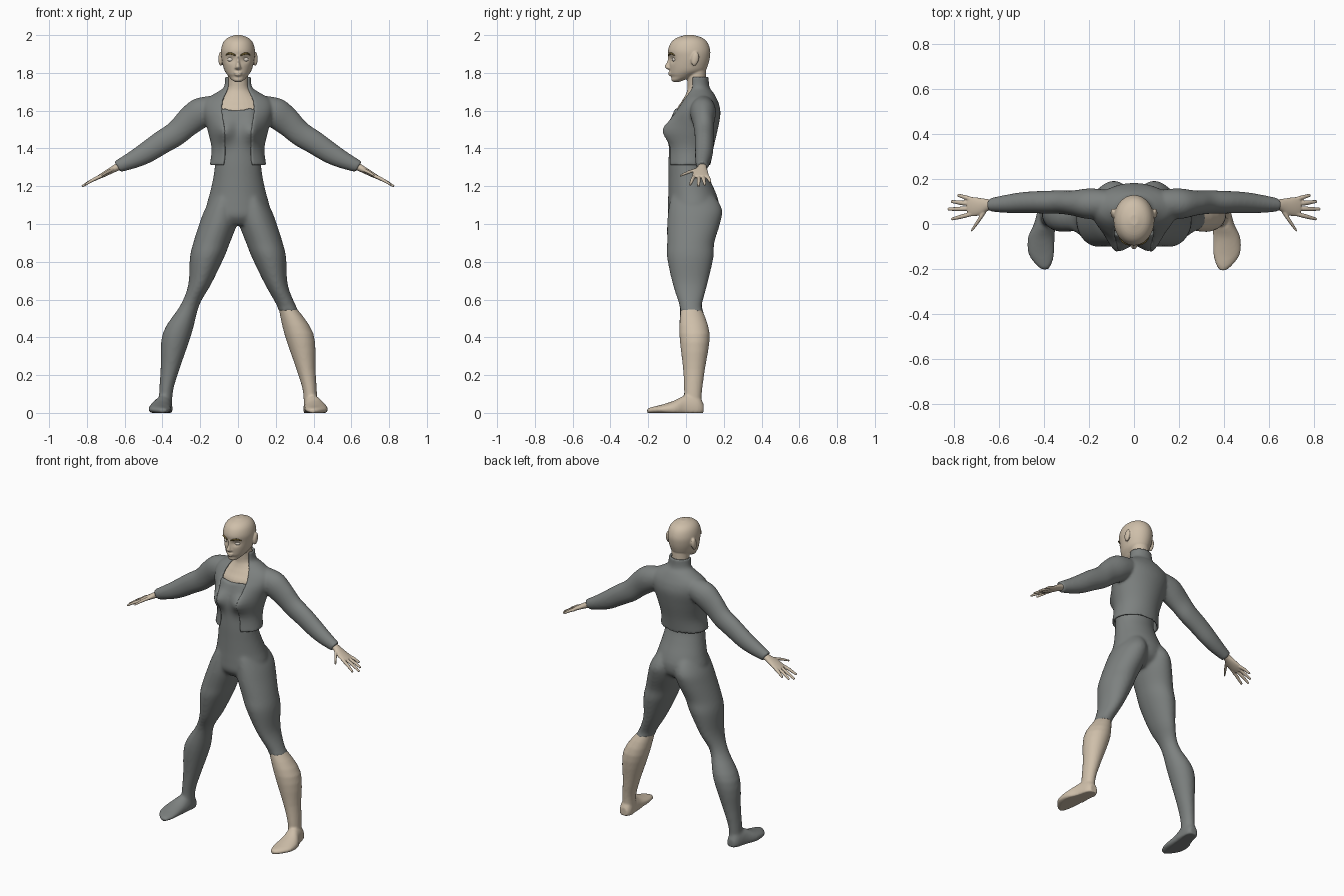
import bpy, bmesh, math
from mathutils import Vector, Matrix

def material(name, rgb):
    m = bpy.data.materials.new(name)
    m.diffuse_color = (*rgb, 1)
    return m

SKIN = material("skin", (0.62, 0.52, 0.40))
CLOTH = material("cloth", (0.205, 0.22, 0.215))
BROW = material("brow", (0.16, 0.11, 0.03))
EYE = material("eye", (0.72, 0.66, 0.58))
X, Y, Z = Vector((1, 0, 0)), Vector((0, 1, 0)), Vector((0, 0, 1))

def spline(rows, n=4):
    """Catmull-Rom interpolation of cross-section rows."""
    out = []
    for i in range(len(rows) - 1):
        p = [rows[max(0, min(len(rows) - 1, i + k))] for k in (-1, 0, 1, 2)]
        for j in range(n):
            t = j / n
            out.append([0.5 * (2 * b + (c - a) * t + (2 * a - 5 * b + 4 * c - d) * t * t
                        + (3 * b - a - 3 * c + d) * t ** 3) for a, b, c, d in zip(*p)])
    return out + [list(rows[-1])]

def loft(bm, rows, u=X, v=Y, side=1, fn=None, seg=32, gap=False):
    """Skin elliptical rings (x, y, z, ru, rv[, gap half-width]); side=-1 mirrors in x."""
    rings = []
    for r in spline(rows):
        a = math.asin(min(0.98, r[5] / r[3])) if gap else 0
        ring = []
        for i in range(seg):
            t = a + (2 * math.pi - 2 * a) * i / (seg - 1 if gap else seg)
            p = Vector(r[:3]) + u * r[3] * math.sin(t) - v * r[4] * math.cos(t)
            if fn:
                fn(p)
            p.x *= side
            ring.append(bm.verts.new(p))
        rings.append(ring)
    faces = []
    for a, b in zip(rings, rings[1:]):
        for i in range(seg - 1 if gap else seg):
            j = (i + 1) % seg
            faces.append(bm.faces.new((a[i], a[j], b[j], b[i])))
    if not gap:
        faces += [bm.faces.new(rings[0]), bm.faces.new(rings[-1])]
    return faces

def level(rows):
    """Rows (z, x, rx, y front, y back, *extra) -> ring rows."""
    return [(x, (f + b) / 2, z, rx, (b - f) / 2, *e) for z, x, rx, f, b, *e in rows]

def ball(bm, loc, scale, rot=0):
    m = Matrix.Translation(loc) @ Matrix.Rotation(rot, 4, 'X') @ Matrix.Diagonal((*scale, 1))
    bmesh.ops.create_uvsphere(bm, u_segments=20, v_segments=12, radius=1, matrix=m)

def finish(bm, name, mat, voxel=0, smooth=3):
    bmesh.ops.recalc_face_normals(bm, faces=bm.faces)
    for f in bm.faces:
        f.smooth = True
    me = bpy.data.meshes.new(name)
    bm.to_mesh(me)
    bm.free()
    ob = bpy.data.objects.new(name, me)
    bpy.context.collection.objects.link(ob)
    me.materials.append(mat)
    if voxel:
        r = ob.modifiers.new("blend", 'REMESH')
        r.mode, r.voxel_size, r.use_smooth_shade = 'VOXEL', voxel, True
        s = ob.modifiers.new("soften", 'SMOOTH')
        s.factor, s.iterations = 0.5, smooth
    return ob

def bust(p):
    if p.y < 0.02:
        p.y -= 0.05 * math.exp(-((abs(p.x) - 0.075) / 0.05) ** 2 - ((p.z - 1.495) / 0.06) ** 2)

def bodice(p):
    bust(p)
    if p.z > 1.57:
        p.z += 0.02 * math.exp(-((abs(p.x) - 0.07) / 0.03) ** 2)

def sole(p):
    p.z = max(p.z, 0.0)

# Leg and foot sections
leg = level([(1.19, .062, .045, -.06, .11), (1.13, .075, .07, -.083, .165), (1.07, .088, .091, -.094, .192),
             (1.0, .105, .1, -.1, .18), (.9, .14, .097, -.1, .15), (.82, .165, .09, -.1, .145),
             (.68, .203, .06, -.07, .113), (.57, .255, .05, -.035, .084), (.42, .322, .077, -.035, .125),
             (.23, .36, .05, -.015, .1), (.12, .38, .037, -.01, .085), (.03, .385, .036, -.01, .08)])
foot = [(.385, .092, .02, .025, .03), (.387, .065, .02, .04, .07), (.397, 0, .02, .048, .075),
        (.412, -.06, .02, .06, .046), (.412, -.13, .018, .06, .025), (.402, -.18, .014, .038, .017),
        (.395, -.206, .01, .014, .012)]

# Bodysuit: bodice, hips, one full leg and one cropped leg
bm = bmesh.new()
loft(bm, level([(.995, 0, .1, -.06, .1), (1.04, 0, .165, -.094, .16), (1.1, 0, .166, -.096, .175),
                (1.16, 0, .15, -.094, .16), (1.24, 0, .132, -.093, .125), (1.32, 0, .122, -.093, .1),
                (1.4, 0, .125, -.09, .12), (1.5, 0, .145, -.088, .14), (1.6, 0, .15, -.062, .15)]),
     fn=bodice, seg=48)
loft(bm, leg, side=-1)
loft(bm, foot, X, Z, -1, sole)
loft(bm, leg[:8] + level([(.54, .268, .056, -.034, .092)]))
finish(bm, "bodysuit", CLOTH, .009, 9)

# Bare lower leg
bm = bmesh.new()
top = leg[7]
loft(bm, [(*top[:3], top[3] * .85, top[4] * .85)] + leg[8:])
loft(bm, foot, X, Z, 1, sole)
finish(bm, "bare_lower_leg", SKIN, .007)

# Cropped jacket: open shell with standing collar, plus sleeves
bm = bmesh.new()
shell = loft(bm, level([(1.312, 0, .15, -.105, .13, .075), (1.4, 0, .14, -.1, .145, .07),
                        (1.5, 0, .162, -.092, .168, .072), (1.58, 0, .185, -.075, .182, .083),
                        (1.63, 0, .188, -.045, .176, .085), (1.665, 0, .165, -.02, .162, .078),
                        (1.695, 0, .115, .0, .145, .065), (1.725, 0, .075, .01, .124, .055),
                        (1.78, 0, .068, .0, .12, .058)]), fn=bust, seg=56, gap=True)
bmesh.ops.recalc_face_normals(bm, faces=shell)
bmesh.ops.solidify(bm, geom=shell, thickness=0.014)
ACROSS = Vector((.52, 0, .854))
sleeve = [(.06, .09, 1.64, .045, .05), (.13, .09, 1.616, .062, .07), (.2, .09, 1.588, .068, .08),
          (.27, .093, 1.535, .056, .074), (.33, .097, 1.478, .052, .066), (.41, .097, 1.428, .05, .062),
          (.49, .095, 1.375, .047, .056), (.56, .09, 1.337, .041, .046), (.638, .085, 1.303, .03, .033)]
for s in (-1, 1):
    loft(bm, sleeve, Y, ACROSS, s)
finish(bm, "cropped_jacket", CLOTH, .0075, 6)

# Hands: flat palm, four fingers and a thumb
for s, label in ((-1, "right"), (1, "left")):
    bm = bmesh.new()
    up = Vector((.46, 0, .888))
    loft(bm, [(.61, .086, 1.314, .024, .022), (.645, .085, 1.298, .025, .019), (.68, .078, 1.279, .037, .016),
              (.715, .077, 1.26, .043, .013), (.738, .078, 1.248, .038, .01)], Y, up, s)
    for bx, by, tx, ty in ((.72, .11, .783, .128), (.73, .09, .812, .1), (.73, .068, .826, .066),
                           (.72, .045, .81, .022), (.66, .06, .722, -.03)):
        z = lambda x: 1.256 - (x - .72) * .54
        mx, my = (bx + tx) / 2, (by + ty) / 2
        w = .013 if bx < .7 else .010
        loft(bm, [(bx, by, z(bx), w, .010), (mx, my, z(mx) + .003, w, .009),
                  (tx, ty, z(tx), .007, .006)], Y, up, s, seg=12)
    finish(bm, label + "_hand", SKIN, .004, 1)

def face(p):
    """Eye sockets and chin crease."""
    if p.y < 0:
        p.y += 0.012 * math.exp(-((abs(p.x) - .038) / .02) ** 2 - ((p.z - 1.872) / .016) ** 2)
        p.y += 0.006 * math.exp(-((p.z - 1.778) / .01) ** 2)

# Head, neck and upper chest
bm = bmesh.new()
loft(bm, level([(1.752, 0, .016, -.068, -.035), (1.762, 0, .032, -.078, -.01), (1.785, 0, .053, -.084, .05),
                (1.81, 0, .07, -.086, .1), (1.84, 0, .08, -.088, .116), (1.88, 0, .088, -.09, .126),
                (1.92, 0, .09, -.095, .128), (1.96, 0, .079, -.08, .114), (1.985, 0, .056, -.05, .087),
                (2.0, 0, .018, -.005, .042)]), fn=face, seg=48)
loft(bm, level([(1.5, 0, .12, -.05, .13), (1.6, 0, .145, -.05, .145), (1.65, 0, .13, -.022, .14),
                (1.69, 0, .085, .0, .125), (1.73, 0, .055, .008, .108), (1.83, 0, .055, .0, .106)]))
loft(bm, level([(1.89, 0, .007, -.096, -.06), (1.86, 0, .009, -.1, -.06), (1.835, 0, .014, -.114, -.06),
                (1.825, 0, .018, -.108, -.06), (1.818, 0, .01, -.098, -.06)]), seg=16)
ball(bm, (0, -.082, 1.801), (.022, .012, .007))
ball(bm, (0, -.081, 1.79), (.019, .012, .007))
for s in (-1, 1):
    ball(bm, (s * .092, .048, 1.874), (.012, .02, .038), -.2)
finish(bm, "head_and_neck", SKIN, .005, 2)

# Eyes and eyebrows
for s, label in ((-1, "right"), (1, "left")):
    bm = bmesh.new()
    ball(bm, (s * .038, -.061, 1.871), (.019, .014, .012))
    finish(bm, label + "_eye", EYE)
    bm = bmesh.new()
    loft(bm, [(.014, -.092, 1.893, .004, .004), (.03, -.088, 1.9, .006, .006),
              (.05, -.078, 1.903, .006, .005), (.066, -.062, 1.894, .003, .003)], Y, Z, s, seg=10)
    finish(bm, label + "_eyebrow", BROW)
